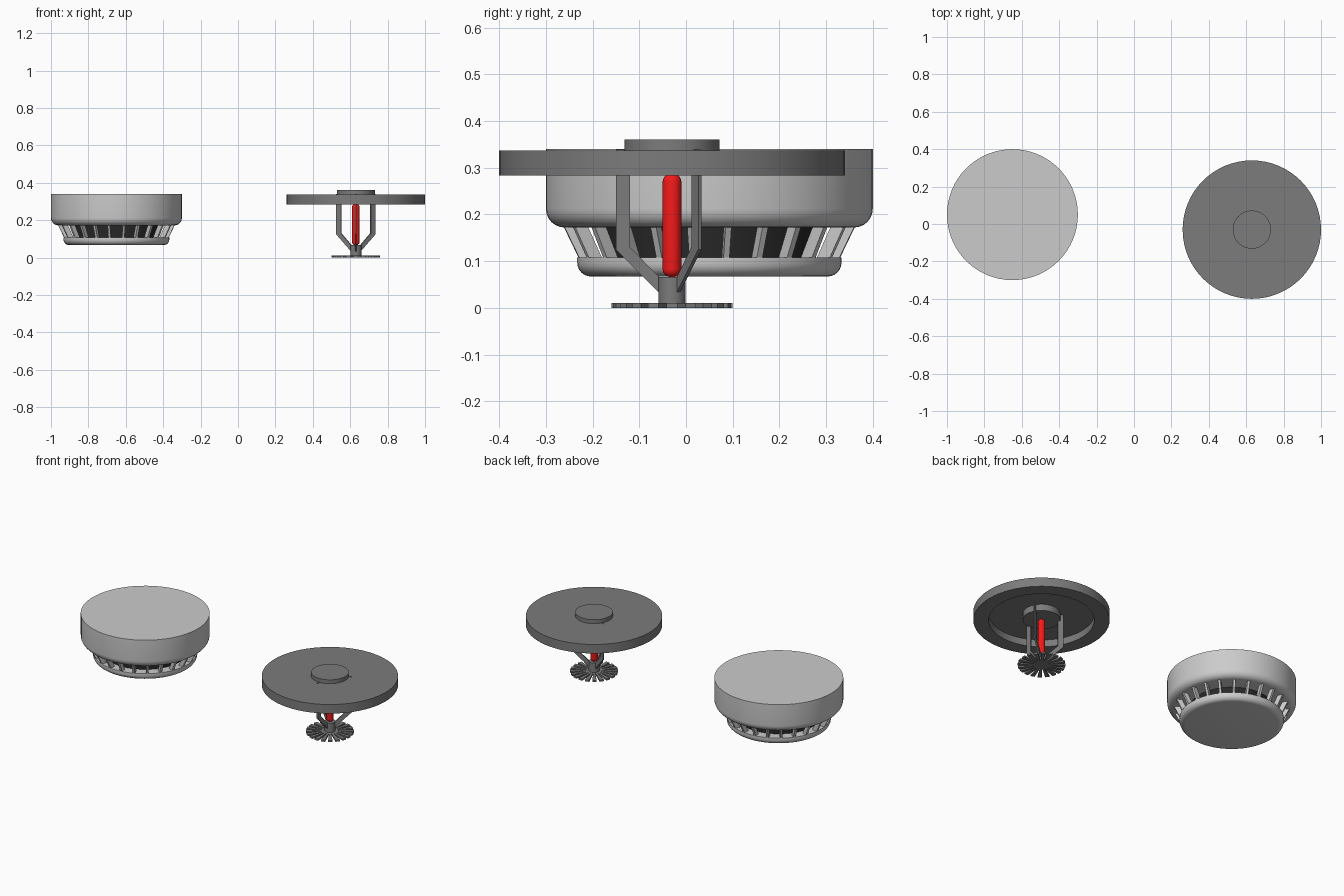
import bpy, bmesh
from math import pi, sin, cos, radians
from mathutils import Matrix, Vector

if "Cube" in bpy.data.objects:
    bpy.data.objects.remove(bpy.data.objects["Cube"])

DET = Vector((-0.65, 0.05, 0))
SPR = Vector((0.63, -0.03, 0))


def material(name, color):
    m = bpy.data.materials.new(name)
    m.diffuse_color = color
    m.use_nodes = True
    m.node_tree.nodes["Principled BSDF"].inputs["Base Color"].default_value = m.diffuse_color
    return m


dark = material("dark_core", (0.02, 0.02, 0.02, 1))
steel = material("steel_grey", (0.2, 0.2, 0.2, 1))
red = material("red_glass", (0.9, 0.01, 0.01, 1))


def finish(bm, name, loc, mat=None):
    bmesh.ops.remove_doubles(bm, verts=bm.verts, dist=1e-5)
    bmesh.ops.recalc_face_normals(bm, faces=bm.faces)
    me = bpy.data.meshes.new(name)
    bm.to_mesh(me)
    bm.free()
    ob = bpy.data.objects.new(name, me)
    ob.location = loc
    if mat:
        me.materials.append(mat)
    bpy.context.collection.objects.link(ob)
    bpy.ops.object.select_all(action='DESELECT')
    ob.select_set(True)
    bpy.context.view_layer.objects.active = ob
    bpy.ops.object.shade_smooth_by_angle(angle=radians(30))
    return ob


def lathe(name, profile, loc, mat=None, steps=64):
    bm = bmesh.new()
    vs = [bm.verts.new((r, 0, z)) for r, z in profile]
    es = [bm.edges.new(p) for p in zip(vs, vs[1:])]
    bmesh.ops.spin(bm, geom=vs + es, cent=(0, 0, 0), axis=(0, 0, 1),
                   angle=2 * pi, steps=steps)
    return finish(bm, name, loc, mat)


def arc(cr, cz, rad, a0, a1, n=6, radz=None):
    radz = radz or rad
    return [(cr + rad * cos(radians(a0 + (a1 - a0) * i / n)),
             cz + radz * sin(radians(a0 + (a1 - a0) * i / n))) for i in range(n + 1)]


def plate_ring(name, outline, width, angles, loc, mat=None):
    """Radial (r, z) outline given a tangential width, repeated round the axis."""
    bm = bmesh.new()
    for a in angles:
        rot = Matrix.Rotation(radians(a), 3, 'Z')
        f = bm.faces.new([bm.verts.new(rot @ Vector((r, -width / 2, z))) for r, z in outline])
        new = bmesh.ops.extrude_face_region(bm, geom=[f])["geom"]
        bm.faces.new([v for v in reversed(f.verts)]) if not f.is_valid else None
        bmesh.ops.translate(bm, vec=rot @ Vector((0, width, 0)),
                            verts=[g for g in new if isinstance(g, bmesh.types.BMVert)])
    return finish(bm, name, loc, mat)


# Smoke detector: upper body, dark core, lower cap
lathe("detector_body", [(0, 0.34), (0.35, 0.34)] + arc(0.31, 0.212, 0.04, 0, -90)
      + [(0, 0.172)], DET)
lathe("detector_core", [(0, 0.18), (0.228, 0.18), (0.228, 0.1), (0, 0.1)], DET, dark)
lathe("detector_cap", [(0, 0.108), (0.283, 0.108), (0.283, 0.097)]
      + arc(0.253, 0.097, 0.03, 0, -90) + [(0, 0.067)], DET)

# Slanted slats around the vent
plate_ring("detector_slats", [(0.285, 0.176), (0.315, 0.176), (0.28, 0.104), (0.25, 0.104)],
           0.013, [7.5 + 15 * i for i in range(24)], DET)

# Sprinkler ceiling plate, hollow beneath, and central boss
lathe("ceiling_plate", [(0, 0.337), (0.37, 0.337), (0.37, 0.283), (0.287, 0.283),
                        (0.287, 0.325), (0, 0.325)], SPR, steel)
lathe("sprinkler_boss", [(0, 0.36), (0.102, 0.36), (0.102, 0.286), (0, 0.286)], SPR, steel)

# Three thin bent arms meeting at the hub
plate_ring("frame_arms", [(0.09, 0.339), (0.12, 0.339), (0.12, 0.125), (0.012, 0.017),
                          (0.012, 0.05), (0.09, 0.13)], 0.008, [-90, 30, 150], SPR, steel)
lathe("hub", [(0, 0.066), (0.029, 0.066), (0.029, 0.01), (0, 0.01)], SPR, steel, 32)

# Red glass bulb
lathe("glass_bulb", arc(0, 0.27, 0.02, 90, 0, 6, 0.018) + arc(0, 0.083, 0.02, 0, -90, 6, 0.018),
      SPR, red, 32)

# Toothed deflector
bm = bmesh.new()
N = 20
ring = []
for i in range(N):
    a = 2 * pi * i / N
    for r, w in ((0.045, -0.0055), (0.13, -0.012), (0.13, 0.012), (0.045, 0.0055)):
        t = a + w / r
        ring.append(bm.verts.new((r * cos(t), r * sin(t), 0.003)))
inner = [v for i in range(N) for v in (ring[4 * i], ring[4 * i + 3])]
faces = [bm.faces.new(inner)] + [bm.faces.new(ring[4 * i:4 * i + 4]) for i in range(N)]
ext = bmesh.ops.extrude_face_region(bm, geom=faces, use_keep_orig=True)["geom"]
bmesh.ops.translate(bm, vec=(0, 0, 0.010),
                    verts=[g for g in ext if isinstance(g, bmesh.types.BMVert)])
for v in bm.verts:
    v.co.z -= 0.003
finish(bm, "deflector", SPR, steel)
